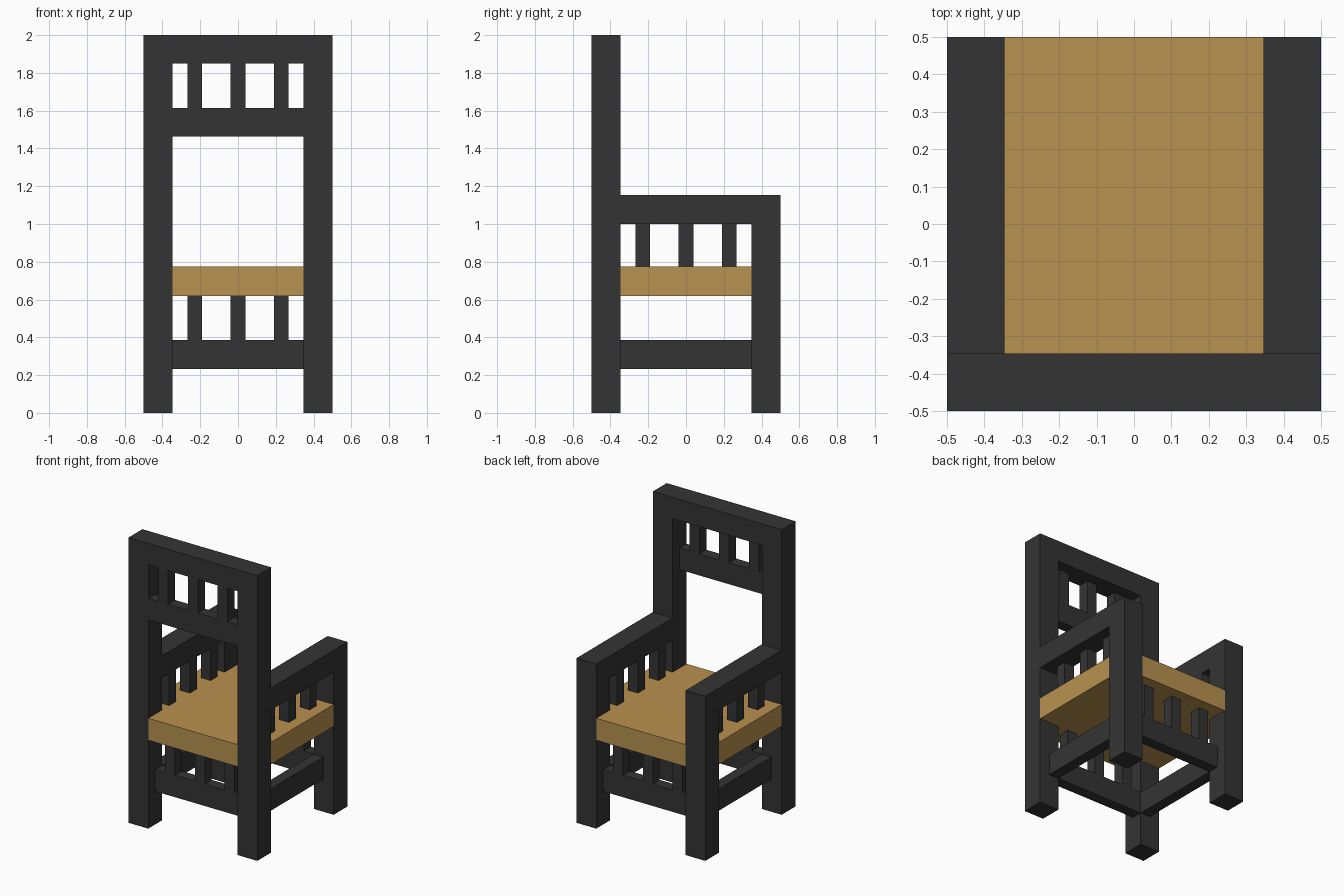
import bpy
import bmesh

if "Cube" in bpy.data.objects:
    bpy.data.objects.remove(bpy.data.objects["Cube"], do_unlink=True)


def make_material(name, color):
    mat = bpy.data.materials.new(name)
    mat.use_nodes = True
    mat.diffuse_color = color
    mat.node_tree.nodes["Principled BSDF"].inputs["Base Color"].default_value = color
    return mat


dark_wood = make_material("dark wood", (0.034, 0.034, 0.034, 1))
tan_seat = make_material("tan seat", (0.485, 0.287, 0.08, 1))

OUT = 0.5       # outer face of the frame
IN = 0.346      # inner face of the posts
MID = 0.423     # middle of the post thickness
SLATS = (-0.23, 0, 0.23)
HALF = 0.0385   # half a slat's width
SEAT_LOW, SEAT_TOP = 0.62, 0.774
RAIL_LOW, RAIL_TOP = 0.232, 0.386
ARM_LOW, ARM_TOP = 1.0, 1.154


def finish(name, bm, mat):
    bmesh.ops.recalc_face_normals(bm, faces=bm.faces)
    mesh = bpy.data.meshes.new(name)
    bm.to_mesh(mesh)
    bm.free()
    mesh.materials.append(mat)
    obj = bpy.data.objects.new(name, mesh)
    bpy.context.collection.objects.link(obj)
    return obj


def box(name, xs, ys, zs):
    """Box between pairs of limits on each axis."""
    bm = bmesh.new()
    bmesh.ops.create_cube(bm, size=1)
    for v in bm.verts:
        for axis, limits in enumerate((xs, ys, zs)):
            v.co[axis] = max(limits) if v.co[axis] > 0 else min(limits)
    return finish(name, bm, dark_wood)


# Seat: a square slab notched around the four posts
bm = bmesh.new()
corners = []
for sx, sy in ((1, 1), (-1, 1), (-1, -1), (1, -1)):
    notch = [(sx * OUT, sy * IN), (sx * IN, sy * IN), (sx * IN, sy * OUT)]
    corners += notch if sx * sy > 0 else notch[::-1]
face = bm.faces.new([bm.verts.new((x, y, SEAT_LOW)) for x, y in corners])
extruded = bmesh.ops.extrude_face_region(bm, geom=[face])["geom"]
for v in extruded:
    if isinstance(v, bmesh.types.BMVert):
        v.co.z = SEAT_TOP
finish("seat", bm, tan_seat)

# Posts, armrests and side rails, mirrored left and right
for side, s in (("right", -1), ("left", 1)):
    post_x = (s * IN, s * OUT)
    thin_x = (s * IN, s * MID)
    box(side + "_tall_post", post_x, (-OUT, -IN), (0, 2))
    box(side + "_short_post", post_x, (IN, OUT), (0, ARM_TOP))
    box(side + "_armrest", post_x, (-IN, IN), (ARM_LOW, ARM_TOP))
    box(side + "_lower_rail", thin_x, (-IN, IN), (RAIL_LOW, RAIL_TOP))
    for i, c in enumerate(SLATS):
        box(f"{side}_arm_slat_{i}", thin_x, (c - HALF, c + HALF), (SEAT_TOP, ARM_LOW))

# Lower rails and slats beneath both ends of the seat
for end, s in (("backrest_end", -1), ("open_end", 1)):
    thin_y = (s * IN, s * MID)
    box(end + "_lower_rail", (-IN, IN), thin_y, (RAIL_LOW, RAIL_TOP))
    for i, c in enumerate(SLATS):
        box(f"{end}_slat_{i}", (c - HALF, c + HALF), thin_y, (RAIL_TOP, SEAT_LOW))

# Backrest: thick top rail, thin middle rail and slats flush with the outside
box("backrest_top_rail", (-IN, IN), (-OUT, -IN), (1.85, 2))
box("backrest_middle_rail", (-IN, IN), (-OUT, -MID), (1.464, 1.615))
for i, c in enumerate(SLATS):
    box(f"backrest_slat_{i}", (c - HALF, c + HALF), (-OUT, -MID), (1.615, 1.85))
